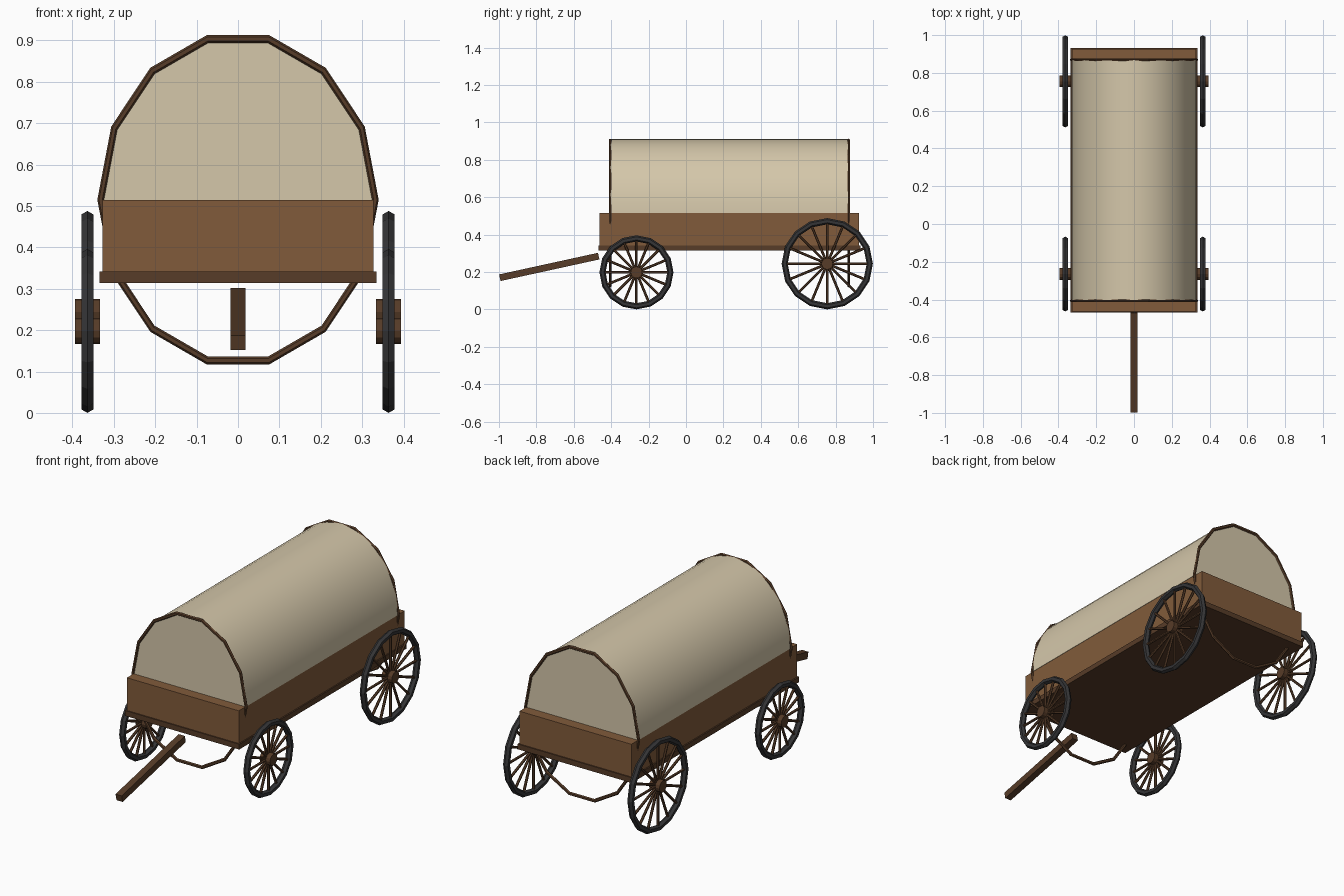
import bpy, bmesh
from math import pi, sin, cos, atan2
from mathutils import Matrix, Vector

if "Cube" in bpy.data.objects:
    bpy.data.objects.remove(bpy.data.objects["Cube"])


def material(name, rgb):
    m = bpy.data.materials.new(name)
    m.diffuse_color = (*rgb, 1)
    m.use_nodes = True
    m.node_tree.nodes["Principled BSDF"].inputs["Base Color"].default_value = m.diffuse_color
    return m


PLANK = material("plank_wood", (0.22, 0.105, 0.043))
DARK = material("dark_wood", (0.095, 0.045, 0.021))
CANVAS = material("canvas", (0.66, 0.57, 0.40))
IRON = material("iron", (0.035, 0.035, 0.037))


def finish(name, mat):
    ob = bpy.context.object
    ob.name = name
    ob.data.materials.append(mat)
    return ob


def box(name, size, loc, mat, rot=(0, 0, 0)):
    bpy.ops.mesh.primitive_cube_add(size=1, location=loc, rotation=rot)
    bpy.context.object.scale = size
    return finish(name, mat)


def mesh_object(name, bm, mat):
    bmesh.ops.recalc_face_normals(bm, faces=bm.faces)
    me = bpy.data.meshes.new(name)
    bm.to_mesh(me)
    bm.free()
    ob = bpy.data.objects.new(name, me)
    bpy.context.collection.objects.link(ob)
    bpy.ops.object.select_all(action='DESELECT')
    bpy.context.view_layer.objects.active = ob
    ob.select_set(True)
    return finish(name, mat)


# Bed, box body and sloping tongue
MID = 0.232
box("bed", (0.67, 1.40, 0.028), (0, MID, 0.328), DARK)
box("wagon_box", (0.656, 1.388, 0.175), (0, MID, 0.4275), PLANK)
box("tongue", (0.036, 0.541, 0.036), (0, -0.731, 0.227), DARK,
    (atan2(0.118, 0.54), 0, 0))

# Canvas cover: half of a tall elliptical tube with closed ends
FRONT, BACK, RIM_Z, STRETCH = -0.406, 0.870, 0.515, 1.2
bm = bmesh.new()
arc = [pi * i / 24 for i in range(25)]
end = bm.faces.new([bm.verts.new((0.33 * cos(a), FRONT,
                                  RIM_Z + 0.33 * STRETCH * sin(a))) for a in arc])
copy = bmesh.ops.extrude_face_region(bm, geom=[end], use_keep_orig=True)
bmesh.ops.translate(bm, vec=(0, BACK - FRONT, 0),
                    verts=[v for v in copy["geom"] if isinstance(v, bmesh.types.BMVert)])
mesh_object("canvas_cover", bm, CANVAS)
bpy.ops.object.shade_smooth_by_angle()

# Bent hoops at each end of the cover, passing under the bed
for label, y in (("front", FRONT), ("rear", BACK)):
    bpy.ops.mesh.primitive_torus_add(major_radius=0.332, minor_radius=0.008,
                                     major_segments=14, minor_segments=6,
                                     location=(0, y, RIM_Z), rotation=(pi / 2, 0, 0))
    bpy.context.object.scale = (1, STRETCH, 1)
    finish(label + "_hoop", DARK)


# Wheels: iron tyre, hub and spokes
def wheel(label, x, y, radius):
    loc = Vector((x, y, radius))
    tube = 0.0165
    bpy.ops.mesh.primitive_torus_add(major_radius=radius - tube, minor_radius=tube,
                                     major_segments=16, minor_segments=6,
                                     location=loc, rotation=(0, pi / 2, 0))
    finish(label + "_tyre", IRON)
    bpy.ops.mesh.primitive_cylinder_add(vertices=12, radius=0.031, depth=0.061,
                                        location=loc, rotation=(0, pi / 2, 0))
    finish(label + "_hub", DARK)
    bm = bmesh.new()
    length = radius - tube - 0.02
    for i in range(16):
        m = (Matrix.Translation(loc) @ Matrix.Rotation(2 * pi * i / 16, 4, 'X')
             @ Matrix.Translation((0, 0, 0.02 + length / 2)))
        bmesh.ops.create_cone(bm, cap_ends=True, segments=6, radius1=0.007,
                              radius2=0.007, depth=length, matrix=m)
    mesh_object(label + "_spokes", bm, DARK)


for side, x in (("left", -0.364), ("right", 0.364)):
    wheel("front_" + side, x, -0.265, 0.198)
    wheel("rear_" + side, x, 0.755, 0.244)
